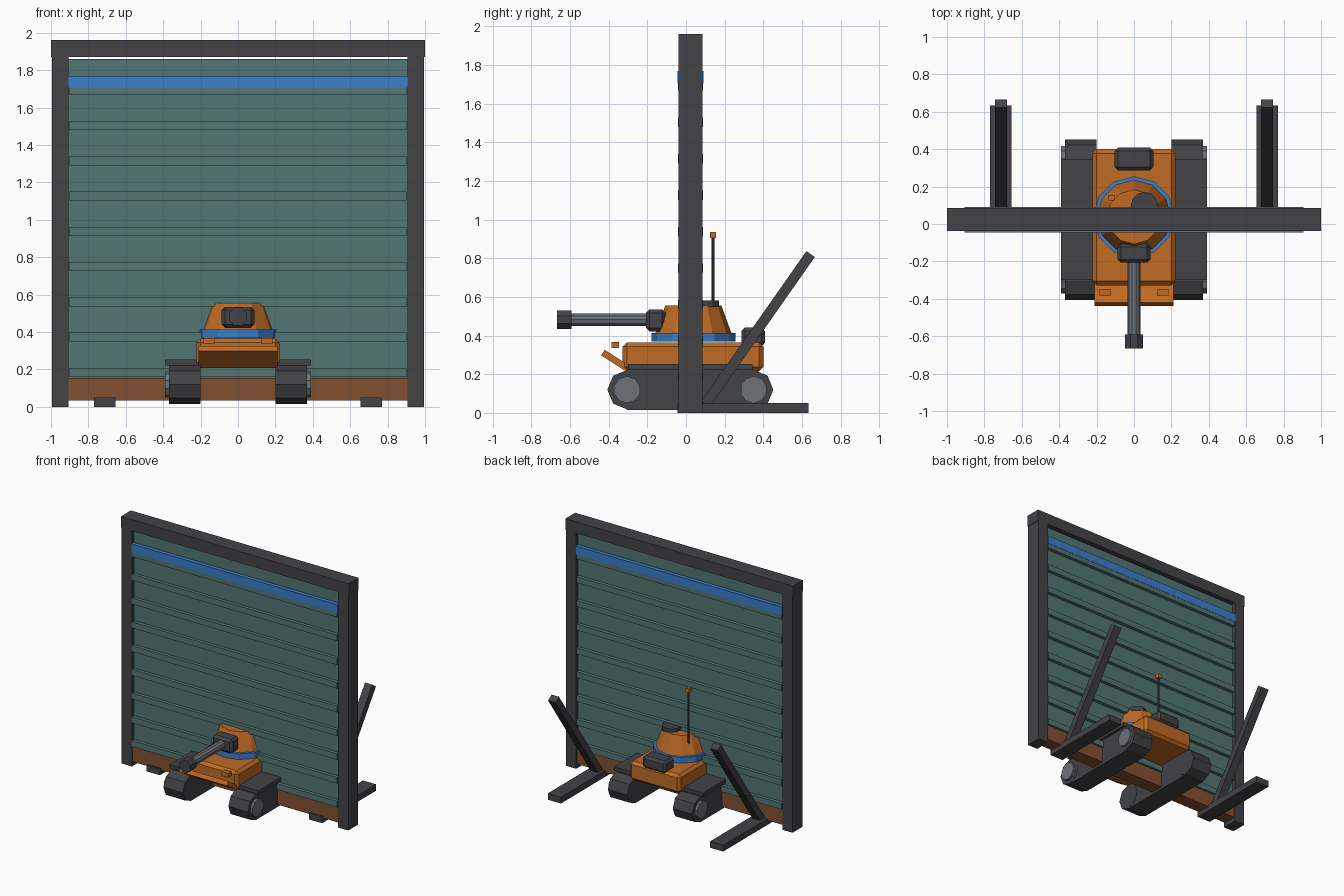
import bpy
import math
from mathutils import Vector

old = bpy.data.objects.get("Cube")
if old:
    bpy.data.objects.remove(old, do_unlink=True)


def material(name, rgb):
    m = bpy.data.materials.new(name)
    m.use_nodes = True
    m.diffuse_color = (*rgb, 1)
    m.node_tree.nodes["Principled BSDF"].inputs["Base Color"].default_value = (*rgb, 1)
    return m


DARK = material("dark_steel", (0.056, 0.054, 0.062))
ORANGE = material("orange_paint", (0.52, 0.145, 0.018))
BLUE = material("blue_stripe", (0.044, 0.21, 0.6))
TEAL = material("teal_panel", (0.085, 0.18, 0.172))
BROWN = material("rust_brown", (0.22, 0.08, 0.03))
GREY = material("light_steel", (0.155, 0.17, 0.19))


def finish(name, mat, bevel=0):
    ob = bpy.context.object
    ob.name = name
    ob.data.materials.append(mat)
    if bevel:
        mod = ob.modifiers.new("Chamfer", 'BEVEL')
        mod.width = bevel
        mod.segments = 1
    return ob


def box(name, mat, x, y, z, bevel=0):
    """Box from (min, max) ranges on each axis."""
    bpy.ops.mesh.primitive_cube_add(size=1, location=[sum(r) / 2 for r in (x, y, z)])
    ob = bpy.context.object
    size = Vector([r[1] - r[0] for r in (x, y, z)])
    for v in ob.data.vertices:
        v.co = v.co * size
    return finish(name, mat, bevel)


def bar(name, mat, a, b, width, height):
    """Rectangular bar in the y-z plane; a and b are the end centres."""
    a, b = Vector(a), Vector(b)
    half = (b - a).length / 2
    ob = box(name, mat, (-width / 2, width / 2), (-half, half), (-height / 2, height / 2))
    ob.location = (a + b) / 2
    ob.rotation_euler.x = math.atan2(b.z - a.z, b.y - a.y)
    return ob


def prism(name, mat, centre, r1, r2, depth, sides, axis='Z', turn=0):
    """Straight or tapered prism along an axis."""
    bpy.ops.mesh.primitive_cone_add(vertices=sides, radius1=r1, radius2=r2,
                                    depth=depth, location=centre)
    ob = bpy.context.object
    for v in ob.data.vertices:
        c, s = math.cos(turn), math.sin(turn)
        x, y, z = v.co
        x, y = x * c - y * s, x * s + y * c
        v.co = {'Z': (x, y, z), 'X': (z, x, y), 'Y': (y, z, x)}[axis]
    return finish(name, mat)


# Shutter wall: frame, panel, ribs and bands
WALL = (-0.038, 0.085)
box("top_beam", DARK, (-1, 1), WALL, (1.87, 1.96))
box("wall_panel", TEAL, (-0.905, 0.905), (-0.015, 0.06), (0.15, 1.86))
box("bottom_band", BROWN, (-0.905, 0.905), (-0.03, 0.077), (0.035, 0.155))
box("top_stripe", BLUE, (-0.905, 0.905), (-0.045, 0.09), (1.705, 1.77))
for i in range(9):
    z = 0.16 + i * 0.1885
    box(f"wall_rib_{i + 1}", TEAL, (-0.9, 0.9), (-0.042, 0.088), (z, z + 0.048))

# Posts, feet and braces on both sides
for side, s in (("left", 1), ("right", -1)):
    box(f"{side}_post", DARK, sorted((s * 0.905, s * 0.995)), WALL, (0, 1.88))
    box(f"{side}_foot", DARK, sorted((s * 0.655, s * 0.77)), (-0.045, 0.633), (0, 0.05))
    bar(f"{side}_brace", DARK, (s * 0.712, 0.1, 0.045), (s * 0.712, 0.645, 0.822), 0.065, 0.053)

    # Tracks, wheels and fender
    mid = s * 0.285
    box(f"{side}_track_body", DARK, (mid - 0.083, mid + 0.083), (-0.305, 0.35), (0.016, 0.225))
    for end, y in (("front", -0.305), ("rear", 0.35)):
        prism(f"{side}_{end}_track_drum", DARK, (mid, y, 0.12), 0.102, 0.102, 0.17, 8, 'X')
        prism(f"{side}_{end}_wheel", GREY, (s * 0.3, y, 0.12), 0.07, 0.07, 0.178, 10, 'X')
    box(f"{side}_fender", DARK, sorted((s * 0.197, s * 0.39)), (-0.3, 0.345), (0.222, 0.253))
    box(f"{side}_headlight", ORANGE, (s * 0.155 - 0.03, s * 0.155 + 0.03),
        (-0.385, -0.347), (0.335, 0.368))

# Hull
box("hull", ORANGE, (-0.222, 0.222), (-0.328, 0.4), (0.215, 0.365), 0.022)
bar("front_plate", ORANGE, (0, -0.43, 0.312), (0, -0.29, 0.222), 0.42, 0.034)
box("engine_box", DARK, (-0.103, 0.103), (0.287, 0.408), (0.345, 0.442), 0.018)

# Turret
prism("turret_ring", BLUE, (0, 0.038, 0.391), 0.217, 0.217, 0.045, 12)
prism("turret", ORANGE, (0, 0.038, 0.48), 0.2, 0.145, 0.15, 12)
prism("hatch", DARK, (0.055, 0.1, 0.565), 0.072, 0.072, 0.034, 12)
box("gun_mantlet", DARK, (-0.088, 0.088), (-0.207, -0.105), (0.422, 0.535), 0.018)
prism("gun_barrel", GREY, (0, -0.4, 0.482), 0.034, 0.034, 0.42, 10, 'Y')
prism("gun_muzzle", DARK, (0, -0.629, 0.482), 0.052, 0.052, 0.075, 8, 'Y', math.pi / 8)

# Antenna
prism("antenna", DARK, (-0.12, 0.14, 0.7), 0.007, 0.007, 0.42, 6)
box("antenna_tip", ORANGE, (-0.135, -0.105), (0.125, 0.155), (0.905, 0.937))
